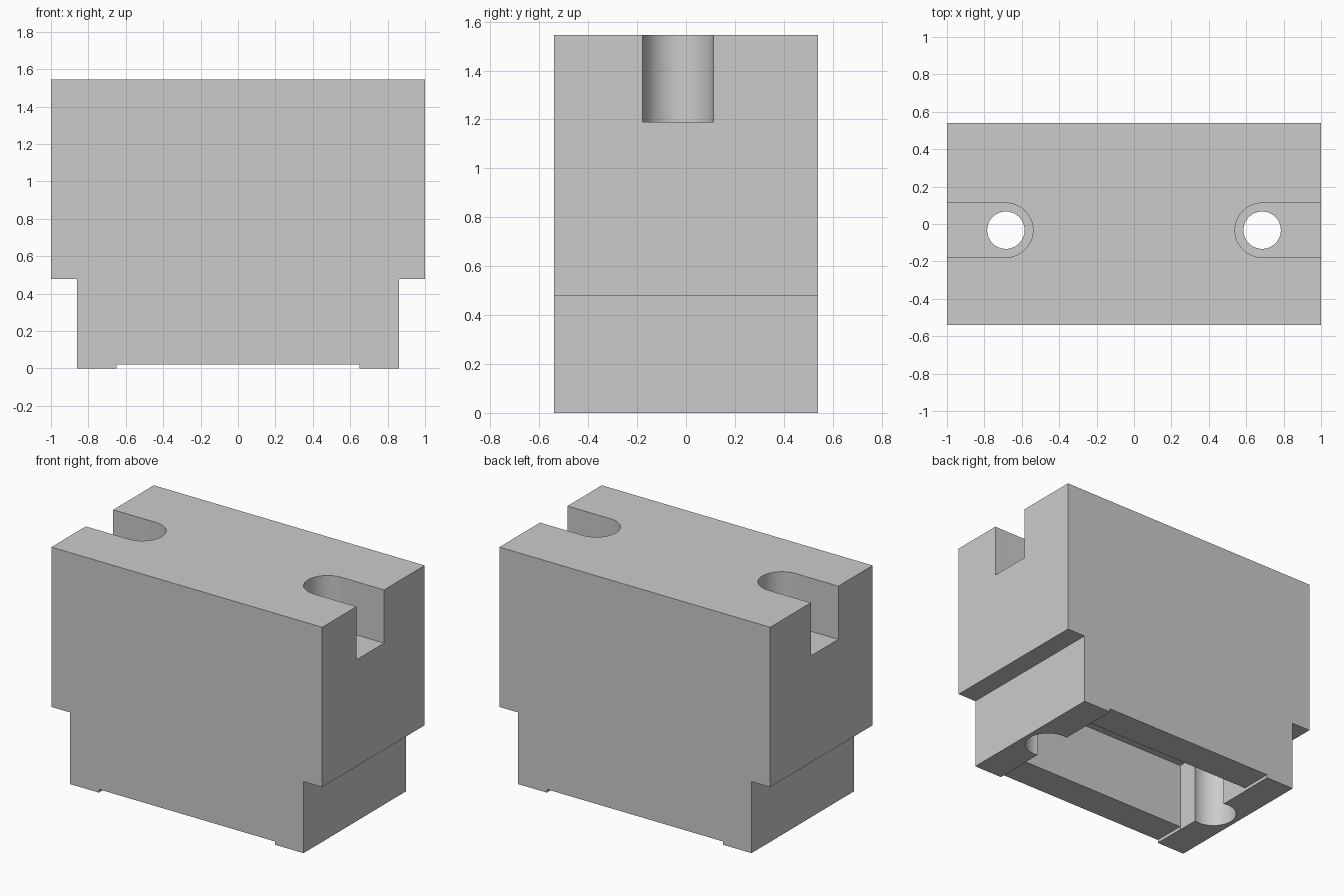
import bpy, bmesh, math

if "Cube" in bpy.data.objects:
    bpy.data.objects.remove(bpy.data.objects["Cube"])

grey = bpy.data.materials.new("plain_grey")
grey.diffuse_color = (0.6, 0.6, 0.6, 1)
grey.use_nodes = True
grey.node_tree.nodes["Principled BSDF"].inputs["Base Color"].default_value = grey.diffuse_color

HALF_Y = 0.54    # half the depth of the block
BOLT_X = 0.685   # bolt hole centre, mirrored left and right
BOLT_Y = -0.033


def prism(name, points, direction):
    """Extrude a closed outline along a direction into a solid."""
    bm = bmesh.new()
    face = bm.faces.new([bm.verts.new(p) for p in points])
    ext = bmesh.ops.extrude_face_region(bm, geom=[face])
    verts = [g for g in ext["geom"] if isinstance(g, bmesh.types.BMVert)]
    bmesh.ops.translate(bm, verts=verts, vec=direction)
    bmesh.ops.recalc_face_normals(bm, faces=bm.faces[:])
    mesh = bpy.data.meshes.new(name)
    bm.to_mesh(mesh)
    bm.free()
    obj = bpy.data.objects.new(name, mesh)
    bpy.context.collection.objects.link(obj)
    return obj


def arc(cx, r, start, sweep, n, z):
    """Points on an arc around a bolt centre."""
    return [(cx + r * math.cos(start + sweep * i / n),
             BOLT_Y + r * math.sin(start + sweep * i / n), z) for i in range(n + 1)]


# Block: stepped outline with a shallow relief under the middle
half = [(0.65, 0.022), (0.65, 0), (0.862, 0), (0.862, 0.478), (1, 0.478), (1, 1.545)]
outline = half + [(-x, z) for x, z in reversed(half)]
block = prism("block", [(x, -HALF_Y, z) for x, z in outline], (0, 2 * HALF_Y, 0))
block.data.materials.append(grey)

cutters = []

# Open pocket in the underside
cutters.append(prism("pocket_cutter", [(-0.652, -0.32, -0.1), (0.652, -0.32, -0.1),
                                       (0.652, 0.32, -0.1), (-0.652, 0.32, -0.1)], (0, 0, 0.57)))

for s in (-1, 1):
    cx = s * BOLT_X
    # Round-ended slot, open at the side and top
    start = math.pi / 2 if s > 0 else -math.pi / 2
    slot = arc(cx, 0.145, start, math.pi, 32, 1.19)
    slot += [(s * 1.2, slot[-1][1], 1.19), (s * 1.2, slot[0][1], 1.19)]
    cutters.append(prism("slot_cutter", slot, (0, 0, 0.6)))
    # Counterbore from below and bolt hole through to the slot floor
    cutters.append(prism("counterbore_cutter",
                         arc(cx, 0.145, 0, math.tau, 64, -0.1)[:-1], (0, 0, 0.57)))
    cutters.append(prism("bolt_hole_cutter",
                         arc(cx, 0.1, 0, math.tau, 48, 0.3)[:-1], (0, 0, 1.0)))

# Cut each void from the block
bpy.context.view_layer.objects.active = block
block.select_set(True)
for cutter in cutters:
    cutter.hide_render = True
    mod = block.modifiers.new("cut", "BOOLEAN")
    mod.operation = "DIFFERENCE"
    mod.solver = "EXACT"
    mod.object = cutter
    bpy.ops.object.modifier_apply(modifier=mod.name)
    bpy.data.objects.remove(cutter, do_unlink=True)

bpy.ops.object.shade_smooth_by_angle(angle=math.radians(30))
